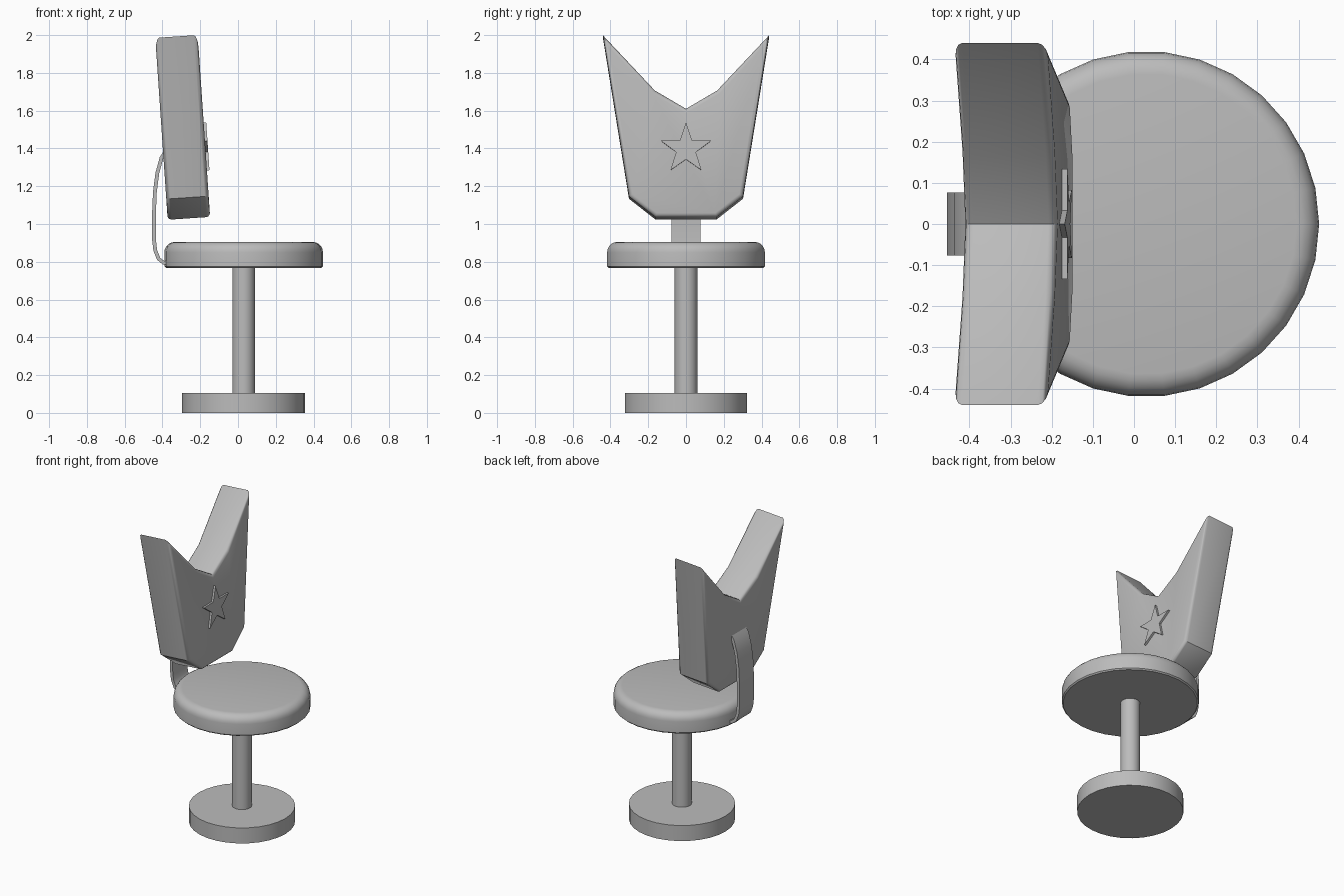
import bpy, bmesh, math
from mathutils import Vector, Matrix

cube = bpy.data.objects.get("Cube")
if cube:
    bpy.data.objects.remove(cube, do_unlink=True)

GREY = (0.5, 0.5, 0.5, 1.0)
grey = bpy.data.materials.new("plain grey")
grey.use_nodes = True
grey.diffuse_color = GREY
grey.node_tree.nodes["Principled BSDF"].inputs["Base Color"].default_value = GREY

AXIS_X = 0.03      # shared centre of base, post and seat
SIDES = 30


def finish(name, bm, angle=35):
    bmesh.ops.recalc_face_normals(bm, faces=bm.faces)
    mesh = bpy.data.meshes.new(name)
    bm.to_mesh(mesh)
    bm.free()
    mesh.materials.append(grey)
    obj = bpy.data.objects.new(name, mesh)
    bpy.context.collection.objects.link(obj)
    bpy.ops.object.select_all(action="DESELECT")
    obj.select_set(True)
    bpy.context.view_layer.objects.active = obj
    bpy.ops.object.shade_smooth_by_angle(angle=math.radians(angle))
    return obj


def lathe(name, profile):
    """Closed round part from (radius, height) points."""
    bm = bmesh.new()
    rings = []
    for r, z in profile:
        rings.append([bm.verts.new((AXIS_X + r * math.cos(a), r * math.sin(a), z))
                      for a in (math.tau * i / SIDES for i in range(SIDES))])
    for low, high in zip(rings, rings[1:]):
        for i in range(SIDES):
            j = (i + 1) % SIDES
            bm.faces.new((low[i], low[j], high[j], high[i]))
    bm.faces.new(rings[0])
    bm.faces.new(rings[-1])
    return finish(name, bm)


def prism(points, direction, bevel=0):
    """Extruded outline, optionally with rounded cap edges."""
    bm = bmesh.new()
    cap = bm.faces.new([bm.verts.new(p) for p in points])
    new = bmesh.ops.extrude_face_region(bm, geom=[cap], use_keep_orig=True)["geom"]
    bmesh.ops.translate(bm, vec=direction,
                        verts=[v for v in new if isinstance(v, bmesh.types.BMVert)])
    bmesh.ops.recalc_face_normals(bm, faces=bm.faces)
    if bevel:
        rim = {e for f in bm.faces if len(f.verts) == len(points) for e in f.edges}
        bmesh.ops.bevel(bm, geom=list(rim), offset=bevel, segments=3,
                        profile=0.5, affect="EDGES")
    return bm


# Base, post and rounded cushion
lathe("base", [(0.326, 0), (0.326, 0.105)])
lathe("post", [(0.06, 0.1), (0.06, 0.78)])
TOP, R, ROUND = 0.905, 0.42, 0.055
cushion = [(R - 0.008, 0.768), (R, 0.776)]
for k in range(6):
    a = math.pi / 2 * k / 5
    cushion.append((R - ROUND + ROUND * math.cos(a), TOP - ROUND + ROUND * math.sin(a)))
lathe("seat", cushion)

# Leaning backrest: half outline from notch to bottom, mirrored
lean = Matrix.Translation((-0.26, 0, 1.03)) @ Matrix.Rotation(-0.068, 4, "Y")
THICK = 0.225
half = [(0.165, 0.672), (0.44, 0.965), (0.302, 0.11), (0.162, 0)]
outline = [(0, 0.575)] + half + [(-y, z) for y, z in reversed(half)]
back = prism([(-THICK / 2, y, z) for y, z in outline], (THICK, 0, 0), 0.021)
finish("backrest", back, 40).matrix_world = lean

# Raised star on the backrest
star = []
for i in range(10):
    r = 0.055 if i % 2 else 0.14
    a = math.tau * i / 10
    star.append((0.09, r * math.sin(a), 0.36 + r * math.cos(a)))
finish("star_badge", prism(star, (0.036, 0, 0))).matrix_world = lean

# Bent strap joining seat and backrest
path = [Vector(p) for p in [(-0.365, 1.41), (-0.405, 1.35), (-0.427, 1.27), (-0.44, 1.17),
                            (-0.445, 1.05), (-0.445, 0.92), (-0.438, 0.86),
                            (-0.42, 0.815), (-0.395, 0.796), (-0.34, 0.79)]]
outer, inner = [], []
for i, p in enumerate(path):
    t = (path[min(i + 1, len(path) - 1)] - path[max(i - 1, 0)]).normalized()
    n = Vector((t.y, -t.x)) * 0.01
    outer.append(p + n)
    inner.append(p - n)
loop = outer + inner[::-1]
finish("back_strap", prism([(p.x, -0.077, p.y) for p in loop], (0, 0.154, 0)))
